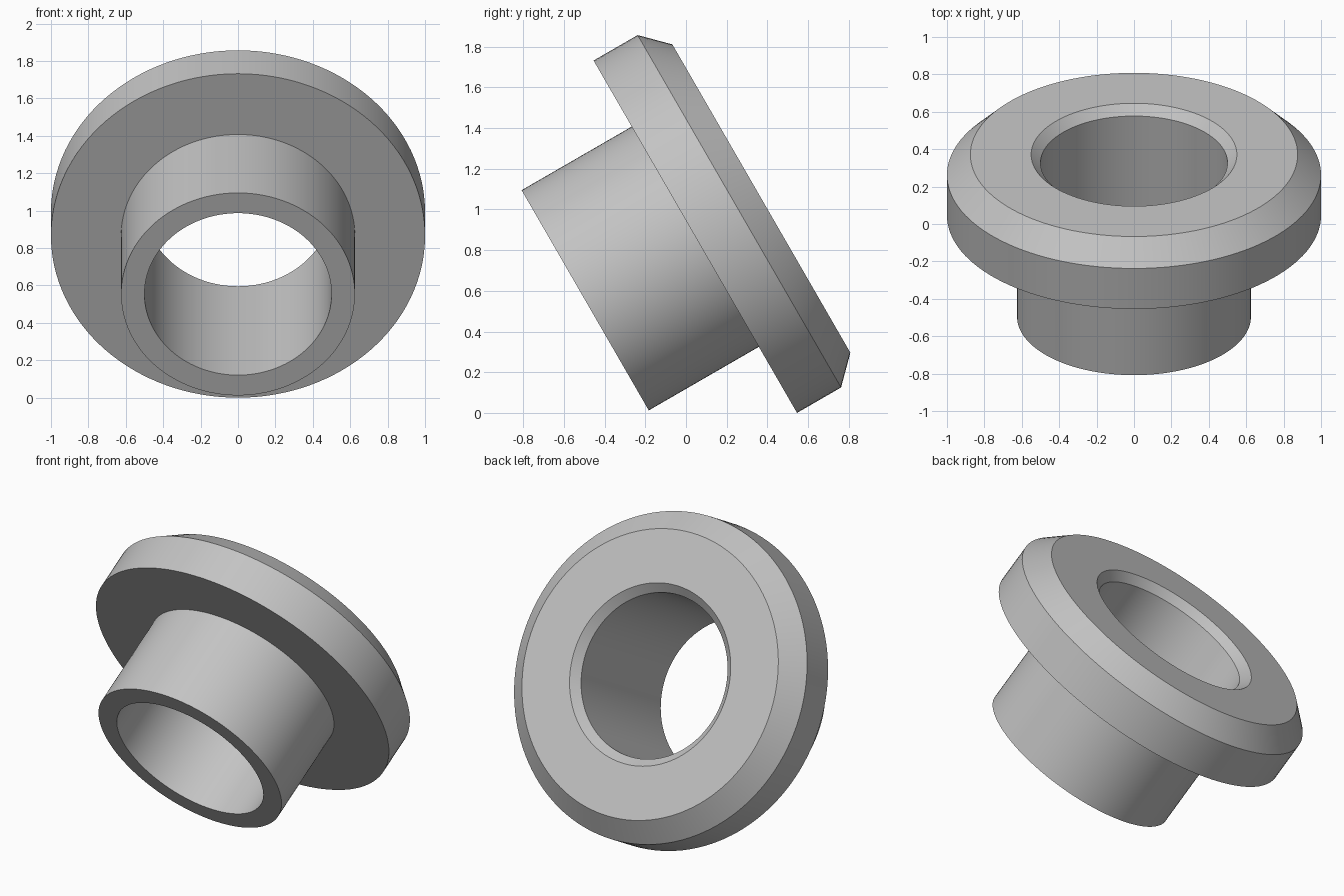
import bpy, bmesh
from math import radians
from mathutils import Matrix, Vector

cube = bpy.data.objects.get("Cube")
if cube:
    bpy.data.objects.remove(cube, do_unlink=True)

# Plain grey
grey = bpy.data.materials.new("grey")
grey.use_nodes = True
colour = (0.55, 0.55, 0.55, 1)
grey.diffuse_color = colour
grey.node_tree.nodes["Principled BSDF"].inputs["Base Color"].default_value = colour

# Closed section of the bushing: (radius, distance along the axis)
SLEEVE, FLANGE, BORE, RIM = 0.625, 0.25, 0.5, 1.0
CHAMFER, LEAD_IN = 0.125, 0.05
TOP = SLEEVE + FLANGE + CHAMFER
section = [
    (BORE, 0), (SLEEVE, 0), (SLEEVE, SLEEVE), (RIM, SLEEVE),
    (RIM, SLEEVE + FLANGE), (RIM - CHAMFER, TOP),
    (BORE + LEAD_IN, TOP), (BORE, TOP - LEAD_IN),
]

# Flanged bushing: spin the section, then lean it back
bm = bmesh.new()
verts = [bm.verts.new((r, 0, h)) for r, h in section]
edges = [bm.edges.new((v, verts[(i + 1) % len(verts)])) for i, v in enumerate(verts)]
bmesh.ops.spin(bm, geom=verts + edges, cent=(0, 0, 0), axis=(0, 0, 1),
               angle=radians(360), steps=128, use_duplicate=False)
bmesh.ops.remove_doubles(bm, verts=bm.verts, dist=0.0001)
bmesh.ops.recalc_face_normals(bm, faces=bm.faces)
bmesh.ops.transform(bm, matrix=Matrix.Rotation(radians(-60), 4, "X"), verts=bm.verts)

# Centre front to back and rest on the ground
ys = [v.co.y for v in bm.verts]
low = min(v.co.z for v in bm.verts)
bmesh.ops.translate(bm, vec=Vector((0, -(min(ys) + max(ys)) / 2, -low)), verts=bm.verts)

mesh = bpy.data.meshes.new("flanged_bushing")
bm.to_mesh(mesh)
bm.free()
mesh.materials.append(grey)
bushing = bpy.data.objects.new("flanged_bushing", mesh)
bpy.context.collection.objects.link(bushing)
bpy.context.view_layer.objects.active = bushing
bushing.select_set(True)
bpy.ops.object.shade_smooth_by_angle(angle=radians(25))
